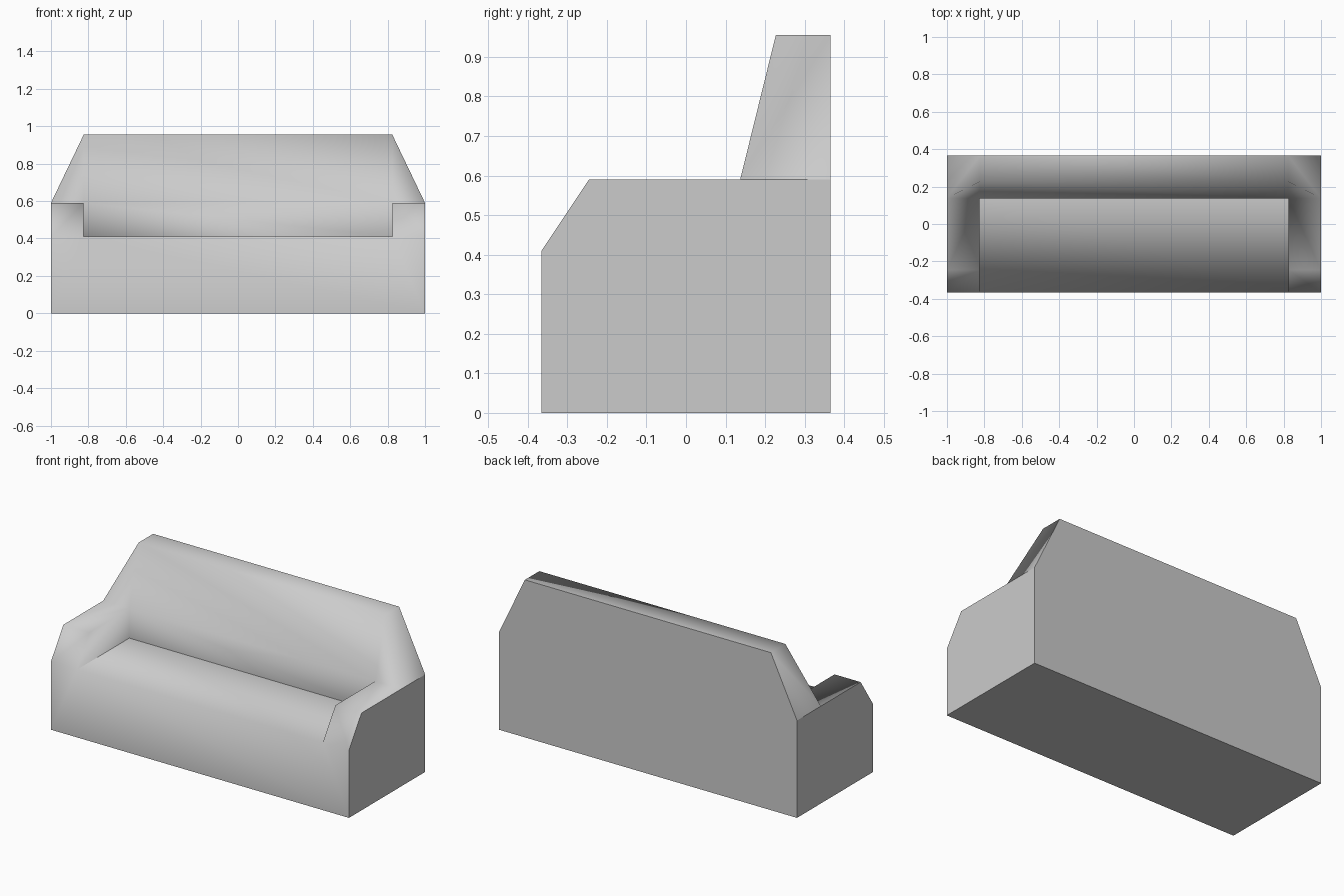
import bpy, bmesh

cube = bpy.data.objects.get("Cube")
if cube:
    bpy.data.objects.remove(cube, do_unlink=True)

# Main dimensions
OUT, INN = 1.0, 0.825                 # outer and inner faces of the arms
FRONT, REAR = -0.365, 0.365
SEAT, ARM, TOP = 0.41, 0.59, 0.955    # heights
ARM_Y, BACK_Y, CREST_Y = -0.245, 0.137, 0.227

# Named corner points of one end of the sofa
corners = {
    "front_foot": (OUT, FRONT, 0), "rear_foot": (OUT, REAR, 0),
    "nose_out": (OUT, FRONT, SEAT), "nose_in": (INN, FRONT, SEAT),
    "arm_out": (OUT, ARM_Y, ARM), "arm_in": (INN, ARM_Y, ARM),
    "hinge_out": (OUT, BACK_Y, ARM), "hinge_in": (INN, BACK_Y, ARM),
    "seat_rear": (INN, BACK_Y, SEAT), "rear_out": (OUT, REAR, ARM),
    "crest_front": (INN, CREST_Y, TOP), "crest_rear": (INN, REAR, TOP),
}

bm = bmesh.new()
verts = {(n, s): bm.verts.new((s * x, y, z))
         for n, (x, y, z) in corners.items() for s in (1, -1)}
crisp, seat_faces = set(), set()


def across(names, group=None):
    """Face running the full width between the two ends."""
    names = names.split()
    ring = [verts[n, 1] for n in names] + [verts[n, -1] for n in reversed(names)]
    face = bm.faces.new(ring)
    if group is not None:
        group.add(face)


def both_ends(names, group=None):
    """Matching faces on the two ends."""
    for s in (1, -1):
        face = bm.faces.new([verts[n, s] for n in names.split()])
        if group is not None:
            group.add(face)


# Front, seat and backrest
across("front_foot nose_in")
both_ends("front_foot nose_out nose_in")
across("nose_in seat_rear", seat_faces)
across("seat_rear hinge_in")
across("hinge_in crest_front")
both_ends("hinge_in hinge_out crest_front")
across("crest_front crest_rear")

# Arms and sloping shoulders
both_ends("nose_out arm_out arm_in nose_in")
both_ends("arm_out hinge_out hinge_in arm_in")
both_ends("nose_in arm_in hinge_in seat_rear")
both_ends("hinge_out rear_out crest_rear crest_front")

# Flat outer panels
both_ends("front_foot nose_out arm_out hinge_out rear_out rear_foot", crisp)
across("crest_rear rear_out rear_foot", crisp)
across("rear_foot front_foot", crisp)

bmesh.ops.recalc_face_normals(bm, faces=bm.faces)

# Soft upholstery, with crisp panel borders and seat creases
for f in bm.faces:
    f.smooth = True
for e in bm.edges:
    on_panel = any(f in crisp for f in e.link_faces)
    on_seat = any(f in seat_faces for f in e.link_faces)
    front_edge = all(v.co.y < FRONT + 0.01 for v in e.verts)
    e.smooth = not (on_panel or (on_seat and not front_edge))

mesh = bpy.data.meshes.new("sofa")
bm.to_mesh(mesh)
bm.free()
sofa = bpy.data.objects.new("sofa", mesh)
bpy.context.collection.objects.link(sofa)

# Upholstery colour
grey = (0.6, 0.6, 0.6, 1)
mat = bpy.data.materials.new("light grey fabric")
mat.use_nodes = True
mat.diffuse_color = grey
for node in mat.node_tree.nodes:
    if node.type == "BSDF_PRINCIPLED":
        node.inputs["Base Color"].default_value = grey
mesh.materials.append(mat)
